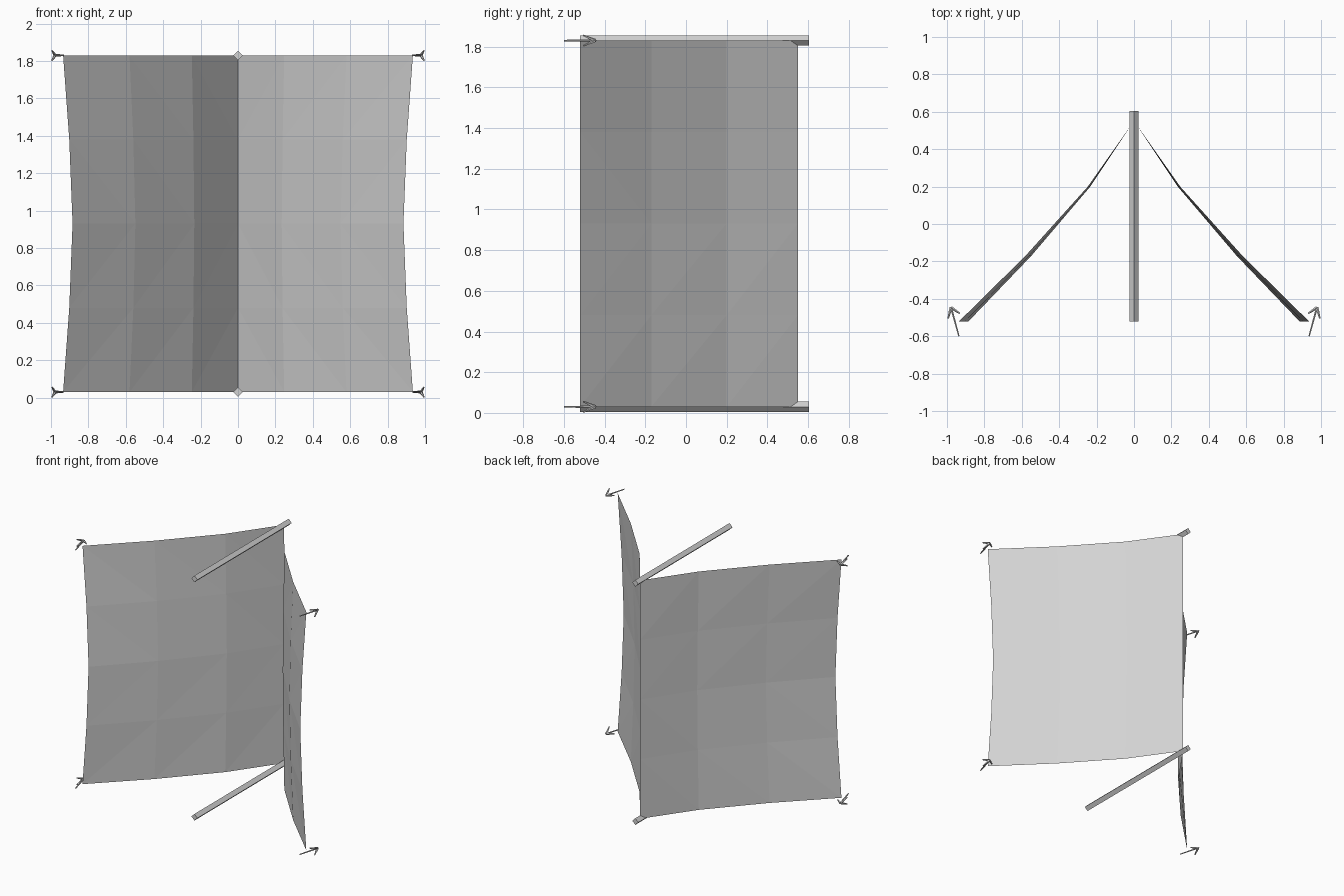
import bpy, bmesh
from mathutils import Vector

cube = bpy.data.objects.get("Cube")
if cube:
    bpy.data.objects.remove(cube, do_unlink=True)

grey = bpy.data.materials.new("light grey")
grey.use_nodes = True
colour = (0.65, 0.65, 0.65, 1)
grey.diffuse_color = colour
grey.node_tree.nodes["Principled BSDF"].inputs["Base Color"].default_value = colour

BOTTOM, TOP = 0.03, 1.83


def make_object(name, bm):
    mesh = bpy.data.meshes.new(name)
    bm.to_mesh(mesh)
    bm.free()
    mesh.materials.append(grey)
    obj = bpy.data.objects.new(name, mesh)
    bpy.context.collection.objects.link(obj)
    return obj


def add_bar(bm, start, end, r1, r2, sides):
    """Straight bar or spike between two points."""
    start, end = Vector(start), Vector(end)
    axis = end - start
    made = bmesh.ops.create_cone(bm, cap_ends=True, segments=sides,
                                 radius1=r1, radius2=r2, depth=axis.length)
    turn = axis.to_track_quat('Z', 'Y').to_matrix()
    bmesh.ops.rotate(bm, verts=made["verts"], matrix=turn)
    bmesh.ops.translate(bm, verts=made["verts"], vec=(start + end) / 2)


# Sail panels: plan profile repeated up the height, drawn inward mid-way
profile = [(0, 0.55), (0.247, 0.2), (0.58, -0.17), (0.935, -0.52)]
bow = [0, 0.65, 1, 0.65, 0]


def panel(name, side):
    bm = bmesh.new()
    rows = []
    for i, b in enumerate(bow):
        z = BOTTOM + (TOP - BOTTOM) * i / (len(bow) - 1)
        rows.append([bm.verts.new((side * x * (1 - 0.054 * b), y, z))
                     for x, y in profile])
    for i in range(len(rows) - 1):
        for j in range(len(profile) - 1):
            a, b = rows[i][j], rows[i][j + 1]
            c, d = rows[i + 1][j + 1], rows[i + 1][j]
            # creases fan out towards the outer corners
            tris = [(a, b, d), (b, c, d)] if i < 2 else [(a, b, c), (a, c, d)]
            for t in tris:
                bm.faces.new(t if side < 0 else t[::-1])
    return make_object(name, bm)


# Grapple: shaft, with three barbs swept back from its tip
def grapple(name, side, level, up):
    def place(x, y, z):
        return (side * x, y, level + up * z)
    bm = bmesh.new()
    tip = place(0.978, -0.447, 0)
    add_bar(bm, place(0.936, -0.6, 0), tip, 0.004, 0.006, 6)
    for barb in [(0.932, -0.478, 0), (0.994, -0.505, 0.026), (0.994, -0.505, -0.026)]:
        add_bar(bm, tip, place(*barb), 0.009, 0.004, 5)
    return make_object(name, bm)


for side, word in [(1, "left"), (-1, "right")]:
    panel(word + "_panel", side)
    grapple(word + "_lower_hook", side, BOTTOM, -1)
    grapple(word + "_upper_hook", side, TOP, 1)

# Square rods set on edge, running front to back
for level, word in [(BOTTOM, "lower"), (TOP, "upper")]:
    bm = bmesh.new()
    add_bar(bm, (0, -0.52, level), (0, 0.605, level), 0.025, 0.025, 4)
    make_object(word + "_rod", bm)
